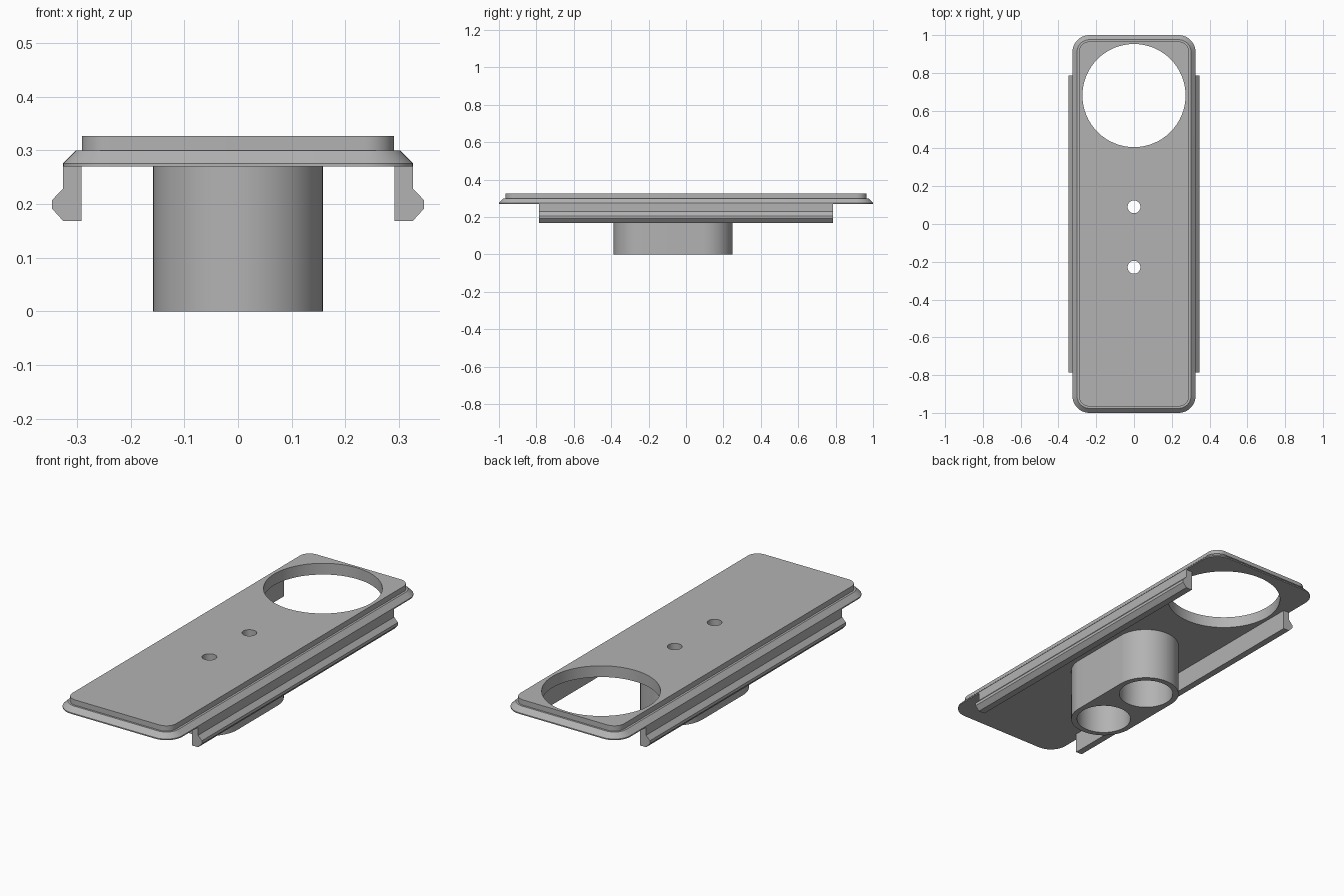
import bpy
import bmesh
from math import cos, sin, pi, radians

default = bpy.data.objects.get("Cube")
if default:
    bpy.data.objects.remove(default, do_unlink=True)

GREY = (0.45, 0.45, 0.45, 1)
grey = bpy.data.materials.new("plain_grey")
grey.use_nodes = True
grey.diffuse_color = GREY
grey.node_tree.nodes["Principled BSDF"].inputs["Base Color"].default_value = GREY


def loft(name, rings):
    """Closed solid through rings of equal point count, capped at both ends."""
    bm = bmesh.new()
    loops = [[bm.verts.new(p) for p in ring] for ring in rings]
    n = len(loops[0])
    for a, b in zip(loops, loops[1:]):
        for i in range(n):
            j = (i + 1) % n
            bm.faces.new((a[i], a[j], b[j], b[i]))
    bm.faces.new(loops[0][::-1])
    bm.faces.new(loops[-1])
    bmesh.ops.recalc_face_normals(bm, faces=bm.faces)
    mesh = bpy.data.meshes.new(name)
    bm.to_mesh(mesh)
    bm.free()
    mesh.materials.append(grey)
    obj = bpy.data.objects.new(name, mesh)
    bpy.context.collection.objects.link(obj)
    return obj


def rounded(hx, hy, r, z, cy=0, steps=12):
    """Rounded rectangle ring at height z."""
    pts = []
    for q, (sx, sy) in enumerate([(1, 1), (-1, 1), (-1, -1), (1, -1)]):
        for k in range(steps + 1):
            a = (q + k / steps) * pi / 2
            pts.append((sx * (hx - r) + r * cos(a), cy + sy * (hy - r) + r * sin(a), z))
    return pts


def circle(r, y, z, n=64):
    return [(r * cos(2 * pi * i / n), y + r * sin(2 * pi * i / n), z) for i in range(n)]


def activate(obj):
    bpy.ops.object.select_all(action="DESELECT")
    obj.select_set(True)
    bpy.context.view_layer.objects.active = obj


def drill(obj, r, y, z0, z1):
    """Cut a vertical round hole."""
    cutter = loft("hole_cutter", [circle(r, y, z0), circle(r, y, z1)])
    cutter.hide_render = True
    mod = obj.modifiers.new("hole", "BOOLEAN")
    mod.operation = "DIFFERENCE"
    mod.solver = "EXACT"
    mod.object = cutter
    activate(obj)
    bpy.ops.object.modifier_apply(modifier=mod.name)
    bpy.data.objects.remove(cutter, do_unlink=True)


PLATE_Z = 0.27
BORES = (0.091, -0.229)

# Plate with bevelled rim and raised panel
plate = loft("cover_plate", [
    rounded(0.326, 1.0, 0.09, PLATE_Z),
    rounded(0.326, 1.0, 0.09, 0.276),
    rounded(0.302, 0.976, 0.066, 0.3),
    rounded(0.291, 0.966, 0.055, 0.3),
    rounded(0.291, 0.966, 0.055, 0.327),
])
drill(plate, 0.273, 0.68, 0.2, 0.4)
for y in BORES:
    drill(plate, 0.034, y, 0.2, 0.4)

# Twin socket under the plate
mid = sum(BORES) / 2
socket = loft("twin_socket", [
    rounded(0.158, 0.318, 0.1578, z, mid, 24) for z in (0, PLATE_Z)
])
for y in BORES:
    drill(socket, 0.13, y, -0.1, PLATE_Z + 0.1)

# Snap-fit rails along both long sides
profile = [(0.292, PLATE_Z), (0.326, PLATE_Z), (0.326, 0.229), (0.347, 0.207),
           (0.347, 0.192), (0.326, 0.169), (0.292, 0.169)]
rails = [loft(name, [[(s * x, y, z) for x, z in profile] for y in (-0.785, 0.785)])
         for name, s in (("left_clip_rail", 1), ("right_clip_rail", -1))]

for obj in (plate, socket, *rails):
    activate(obj)
    bpy.ops.object.shade_smooth_by_angle(angle=radians(30))
